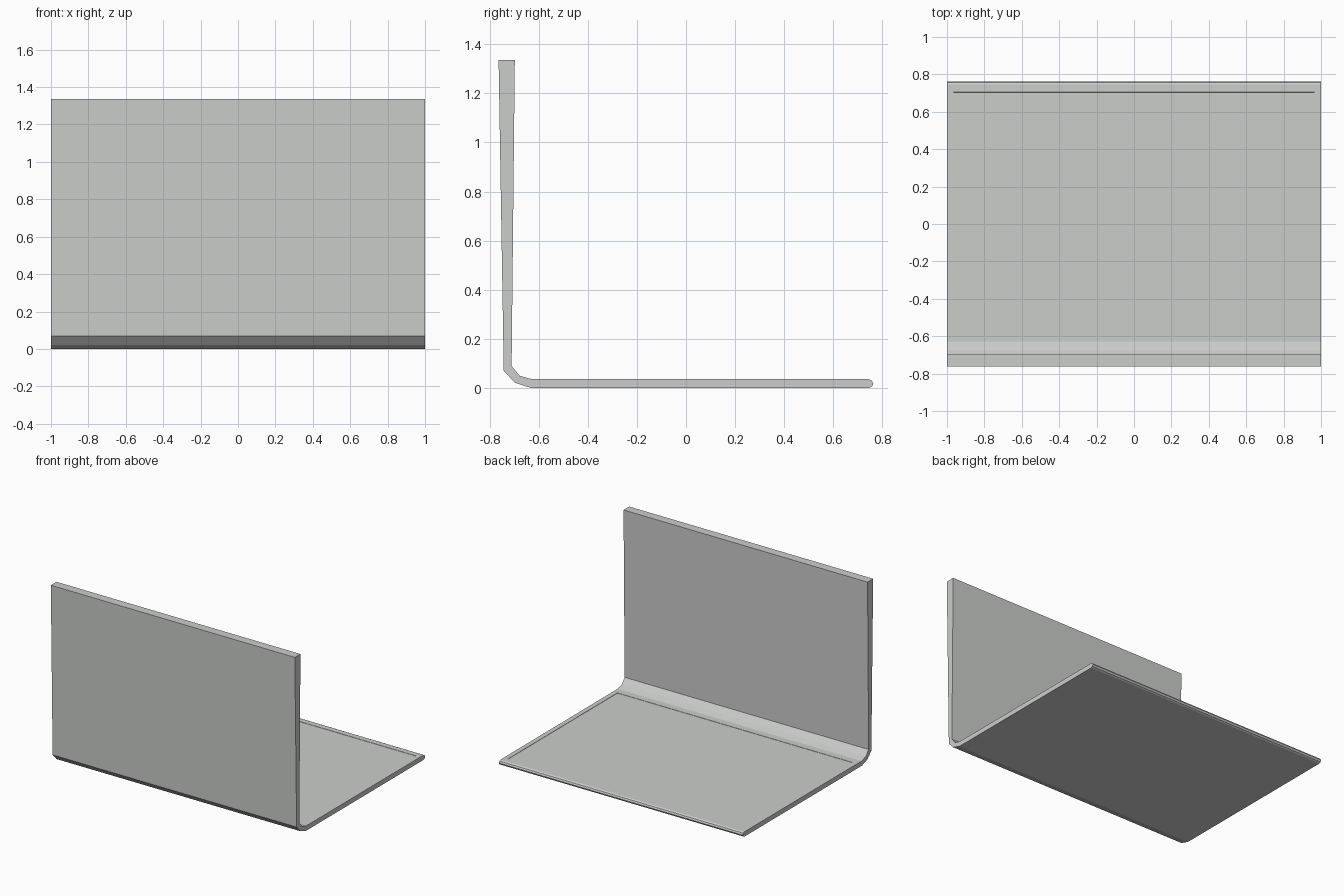
import bpy, bmesh

if "Cube" in bpy.data.objects:
    bpy.data.objects.remove(bpy.data.objects["Cube"])

grey = bpy.data.materials.new("light_grey")
grey.diffuse_color = (0.60, 0.615, 0.60, 1.0)
grey.use_nodes = True
grey.node_tree.nodes["Principled BSDF"].inputs["Base Color"].default_value = grey.diffuse_color

# Side profile (y, z): upright panel, bend, flat base with rounded lip
profile = [
    (-0.763, 1.335), (-0.742, 0.07), (-0.697, 0.022), (-0.63, 0.0),
    (0.745, 0.0), (0.757, 0.006), (0.763, 0.018), (0.757, 0.03), (0.745, 0.036),
    (-0.627, 0.036), (-0.677, 0.05), (-0.71, 0.09), (-0.697, 1.335),
]

bm = bmesh.new()
face = bm.faces.new([bm.verts.new((-1, y, z)) for y, z in profile])
ext = bmesh.ops.extrude_face_region(bm, geom=[face])
bmesh.ops.translate(bm, vec=(2, 0, 0),
                    verts=[v for v in ext["geom"] if isinstance(v, bmesh.types.BMVert)])
bmesh.ops.recalc_face_normals(bm, faces=bm.faces[:])

# Shallow inset panel on the upper side of the base
top = max((f for f in bm.faces if f.normal.z > 0.99 and f.calc_center_median().z < 0.1),
          key=lambda f: f.calc_area())
bmesh.ops.inset_individual(bm, faces=[top], thickness=0.02)
for v in top.verts:
    v.co.x = 0.965 if v.co.x > 0 else -0.965
    v.co.y = 0.705 if v.co.y > 0 else -0.575
bmesh.ops.inset_individual(bm, faces=[top], thickness=0.001, depth=-0.002)

mesh = bpy.data.meshes.new("folded_panel")
bm.to_mesh(mesh)
bm.free()
mesh.materials.append(grey)
obj = bpy.data.objects.new("folded_panel", mesh)
bpy.context.collection.objects.link(obj)
